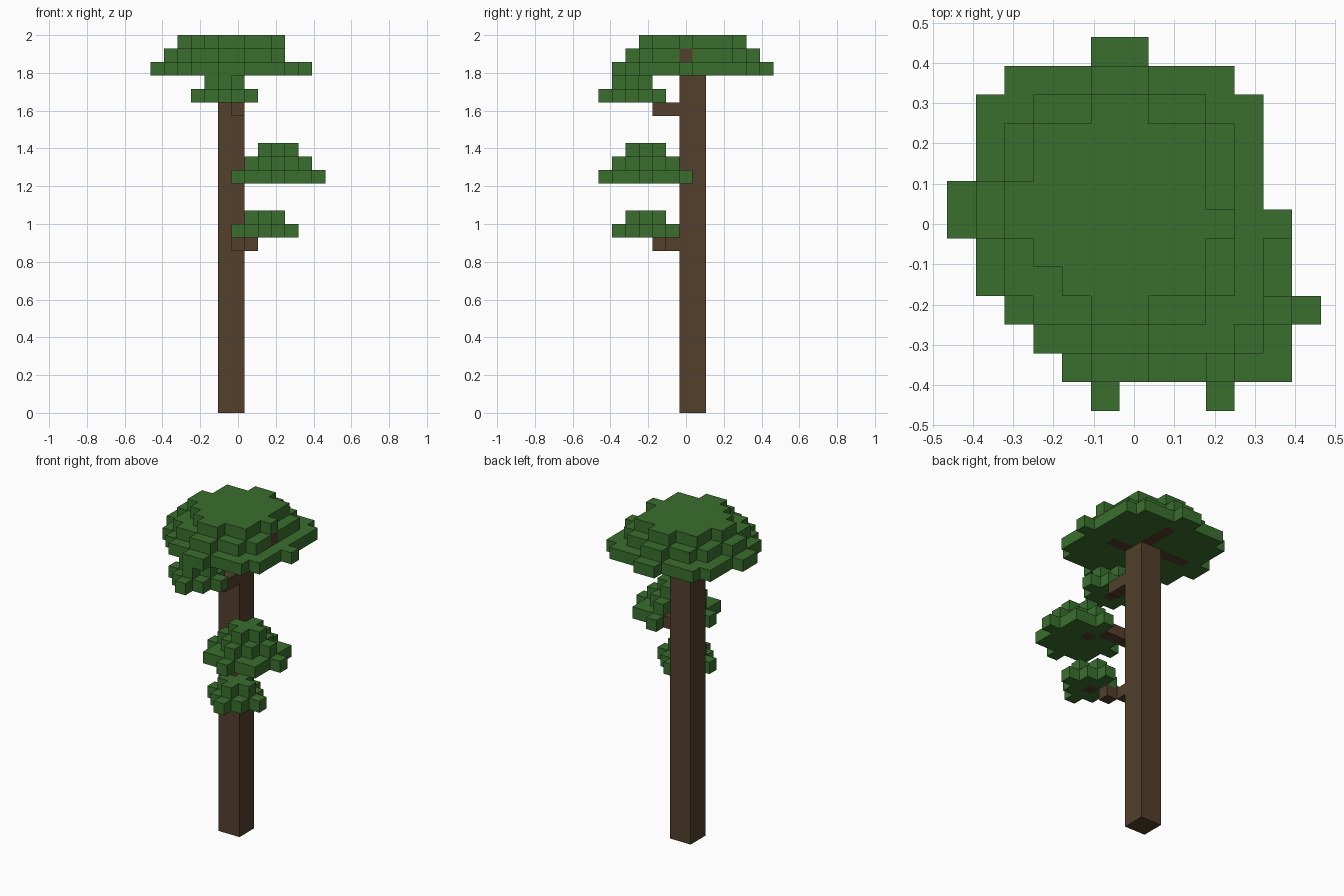
import bpy
import bmesh
from mathutils import Vector

cube = bpy.data.objects.get("Cube")
if cube:
    bpy.data.objects.remove(cube, do_unlink=True)

V = 2 / 28                               # edge of one block
ORIGIN = Vector((-6.5 * V, -6.5 * V, 0))


def material(name, rgb):
    m = bpy.data.materials.new(name)
    m.use_nodes = True
    m.diffuse_color = (*rgb, 1)
    m.node_tree.nodes["Principled BSDF"].inputs["Base Color"].default_value = (*rgb, 1)
    return m


BARK = material("bark brown", (0.084, 0.051, 0.025))
LEAF = material("leaf green", (0.042, 0.159, 0.027))


def box(x0, x1, y0, y1, z0, z1):
    """Block cells in an inclusive range."""
    return {(x, y, z) for x in range(x0, x1 + 1)
            for y in range(y0, y1 + 1) for z in range(z0, z1 + 1)}


def clump(cx, cy, z, size):
    """Stack of shrinking squares, each with a nub in the middle of every side."""
    cells = set()
    for i, h in enumerate(range(size, -1, -1)):
        cells |= box(cx - h, cx + h, cy - h, cy + h, z + i, z + i)
        cells |= box(cx - h - 1, cx + h + 1, cy, cy, z + i, z + i)
        cells |= box(cx, cx, cy - h - 1, cy + h + 1, z + i, z + i)
    return cells


def layer(z, top, spans):
    """One crown layer: first and last column of each row, from the back forward."""
    cells = set()
    for i, (a, b) in enumerate(spans):
        cells |= box(a, b, top - i, top - i, z, z)
    return cells


# Wood: trunk and the branches that carry the leaves
wood = {
    "trunk": box(5, 6, 6, 7, 0, 24),
    "crown_branch_left": box(7, 8, 6, 6, 25, 25) | {(9, 6, 26)},
    "crown_branch_right": box(2, 4, 7, 7, 25, 25),
    "crown_branch_back": box(6, 6, 8, 10, 25, 25),
    "upper_branch": box(6, 6, 4, 5, 22, 22) | box(5, 5, 2, 3, 23, 23),
    "middle_branch": box(6, 8, 5, 5, 17, 17) | {(9, 4, 17)},
    "lower_branch": {(6, 5, 12), (7, 4, 12), (8, 3, 13)},
}

# Leaves: three stepped crown layers and three clumps
crown = layer(25, 12, [(5, 6), (2, 9)] + [(1, 10)] * 3 + [(0, 10), (0, 11)]
              + [(1, 10)] * 2 + [(2, 10), (3, 9), (5, 6)])
crown |= layer(26, 11, [(5, 6), (3, 8)] + [(2, 9)] * 2 + [(1, 9)] * 2
               + [(2, 9)] * 2 + [(3, 8), (5, 6)])
crown |= layer(27, 10, [(5, 6)] + [(3, 8)] * 2 + [(2, 8), (2, 9), (3, 8), (4, 8), (5, 6)])
leaves = {
    "crown_leaves": crown,
    "upper_leaves": clump(5, 2, 23, 1),
    "middle_leaves": clump(9, 3, 17, 2),
    "lower_leaves": clump(8, 3, 13, 1),
}
wood_cells = set().union(*wood.values())
for name in leaves:
    leaves[name] -= wood_cells
filled = wood_cells.union(*leaves.values())


def build(name, cells, mat):
    """Skin the exposed sides of the cells and merge flat regions."""
    bm = bmesh.new()
    for cell in sorted(cells):
        mid = Vector(cell) + Vector((0.5, 0.5, 0.5))
        for axis in range(3):
            for sign in (-1, 1):
                n = Vector((0, 0, 0))
                n[axis] = sign
                if tuple(int(c + d) for c, d in zip(cell, n)) in filled:
                    continue
                u = Vector((0, 0, 0))
                u[(axis + 1) % 3] = 0.5
                w = n.cross(u)
                c = mid + n * 0.5
                corners = (c - u - w, c + u - w, c + u + w, c - u + w)
                bm.faces.new([bm.verts.new(ORIGIN + p * V) for p in corners])
    bmesh.ops.remove_doubles(bm, verts=bm.verts, dist=V / 100)
    bmesh.ops.dissolve_limit(bm, angle_limit=0.01, verts=bm.verts, edges=bm.edges)
    mesh = bpy.data.meshes.new(name)
    bm.to_mesh(mesh)
    bm.free()
    mesh.materials.append(mat)
    bpy.context.collection.objects.link(bpy.data.objects.new(name, mesh))


for parts, mat in ((wood, BARK), (leaves, LEAF)):
    for name, cells in parts.items():
        build(name, cells, mat)
